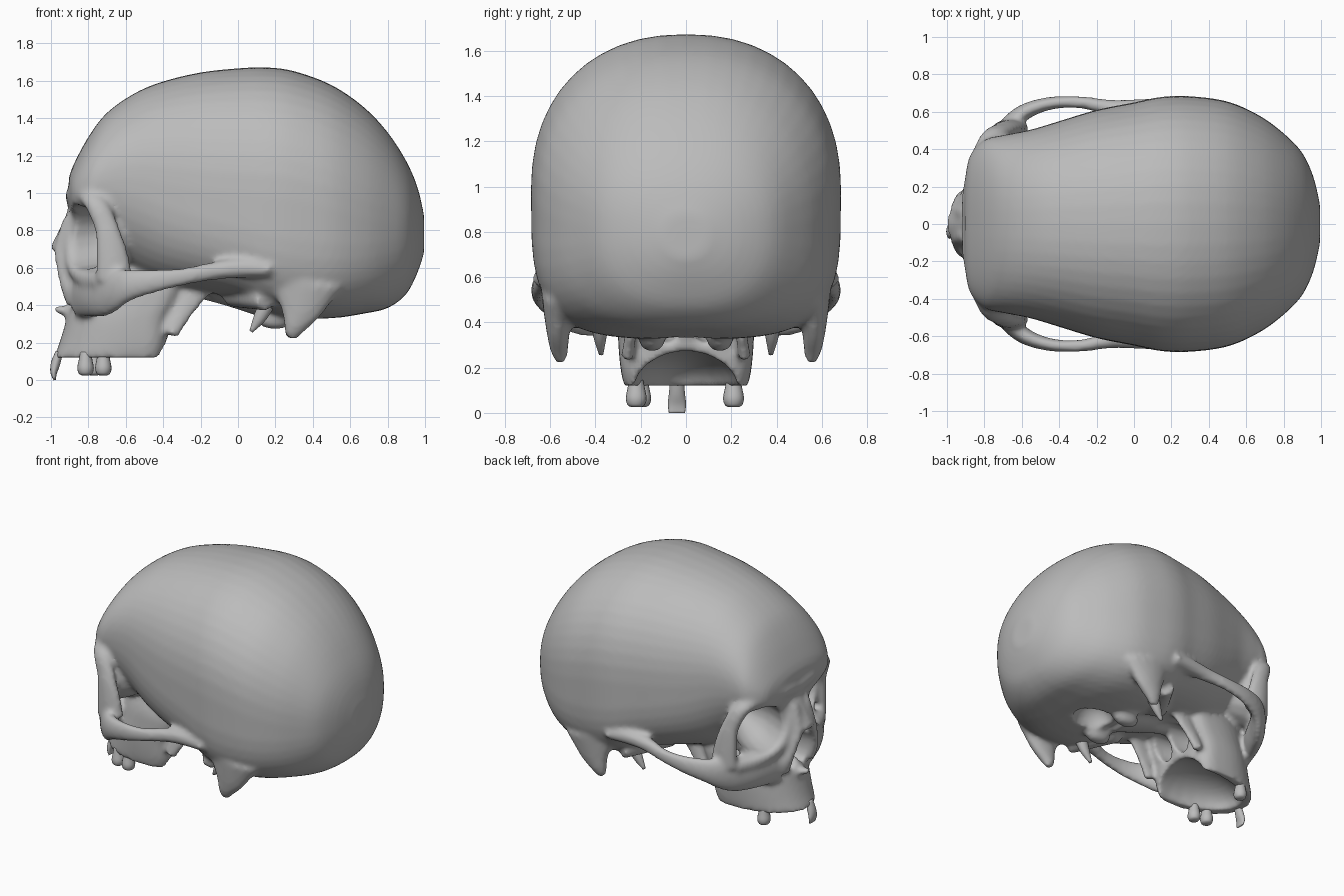
import bpy, bmesh, math
from mathutils import Vector, Matrix

cube = bpy.data.objects.get("Cube")
if cube:
    bpy.data.objects.remove(cube, do_unlink=True)

bone = bpy.data.materials.new("bone_grey")
bone.use_nodes = True
GREY = (0.5, 0.5, 0.5, 1)
bone.diffuse_color = GREY
bone.node_tree.nodes["Principled BSDF"].inputs["Base Color"].default_value = GREY
X, Z = Vector((1, 0, 0)), Vector((0, 0, 1))


def smooth_path(rows, steps=4):
    """Catmull-Rom through rows of equal-length tuples."""
    out = []
    last = len(rows) - 1
    for i in range(last):
        a, b, c, d = rows[max(i - 1, 0)], rows[i], rows[i + 1], rows[min(i + 2, last)]
        for k in range(steps):
            t = k / steps
            out.append([0.5 * (2 * q + (r - p) * t + (2 * p - 5 * q + 4 * r - s) * t * t
                               + (3 * q - p - 3 * r + s) * t ** 3)
                        for p, q, r, s in zip(a, b, c, d)])
    return out + [list(rows[-1])]


def loft(bm, rings):
    loops = [[bm.verts.new(p) for p in ring] for ring in rings]
    n = len(loops[0])
    for a, b in zip(loops, loops[1:]):
        for i in range(n):
            bm.faces.new((a[i], a[(i + 1) % n], b[(i + 1) % n], b[i]))
    bm.faces.new(loops[0])
    bm.faces.new(loops[-1])


def tube(bm, rows, ref=Z, side=1, n=16):
    """Oval sweep through rows of (x, y, z, width, height)."""
    path = smooth_path(rows)
    pts = [Vector((r[0], r[1] * side, r[2])) for r in path]
    rings = []
    for i, p in enumerate(pts):
        t = (pts[min(i + 1, len(pts) - 1)] - pts[max(i - 1, 0)]).normalized()
        u = t.cross(ref).normalized()
        v = u.cross(t)
        w, h = path[i][3:]
        rings.append([p + u * w * math.cos(a) + v * h * math.sin(a)
                      for a in (math.tau * k / n for k in range(n))])
    loft(bm, rings)


def ball(bm, centre, size):
    m = Matrix.Translation(centre) @ Matrix.Diagonal((*size, 1))
    bmesh.ops.create_uvsphere(bm, u_segments=24, v_segments=16, radius=1, matrix=m)


def power(v, e):
    return math.copysign(abs(v) ** e, v)


def make(name, bm):
    bmesh.ops.recalc_face_normals(bm, faces=bm.faces)
    mesh = bpy.data.meshes.new(name)
    bm.to_mesh(mesh)
    bm.free()
    mesh.materials.append(bone)
    mesh.shade_smooth()
    ob = bpy.data.objects.new(name, mesh)
    bpy.context.collection.objects.link(ob)
    return ob


bm = bmesh.new()

# Braincase: x, top, bottom, half width, height of widest point, lower exponent
stations = [
    (-.905, 1.08, .94, .22, 1.0, 2), (-.88, 1.15, .86, .36, 1.0, 2),
    (-.8, 1.3, .76, .45, 1.03, 2), (-.7, 1.43, .65, .475, 1.07, 2.1),
    (-.55, 1.535, .55, .505, 1.08, 2.3), (-.4, 1.597, .5, .55, 1.05, 2.7),
    (-.2, 1.645, .47, .61, 1.02, 3.2), (0, 1.667, .43, .65, 1.0, 3.6),
    (.15, 1.672, .37, .68, .99, 3.8), (.3, 1.652, .33, .683, .97, 3.8),
    (.5, 1.578, .33, .655, .92, 3.6), (.67, 1.462, .355, .58, .87, 3.2),
    (.8, 1.325, .385, .485, .84, 2.7), (.9, 1.17, .46, .38, .82, 2.4),
    (.96, 1.03, .575, .25, .8, 2.2), (.995, .88, .68, .1, .78, 2)]
rings = []
for x, top, bot, w, mid, low in smooth_path(stations):
    ring = []
    for k in range(48):
        c, s = math.cos(math.tau * k / 48), math.sin(math.tau * k / 48)
        e = 2 / (2.25 if s > 0 else low)
        ring.append((x, w * power(c, e), mid + (top - mid if s > 0 else mid - bot) * power(s, e)))
    rings.append(ring)
loft(bm, rings)

# Upper jaw and middle of the face: z, front, back, half width
levels = [(.12, -.985, -.39, .275), (.2, -.955, -.37, .29), (.32, -.92, -.36, .3),
          (.42, -.9, -.31, .3), (.52, -.89, -.28, .29), (.65, -.89, -.33, .23),
          (.8, -.88, -.4, .14), (.93, -.88, -.45, .14)]
rings = []
for z, front, back, w in smooth_path(levels):
    ring = []
    mid = back - .2
    for k in range(40):
        c, s = math.cos(math.tau * k / 40), math.sin(math.tau * k / 40)
        e = .5 if c > 0 else .95
        ring.append((mid + (back - mid if c > 0 else mid - front) * power(c, e), w * power(s, e), z))
    rings.append(ring)
loft(bm, rings)

for s in (1, -1):
    # Eye socket shell, brow, flared outer rim and lower rim
    tube(bm, [(-.8, .305, .77, .215, .215), (-.65, .235, .78, .18, .18), (-.48, .16, .78, .09, .09)], side=s)
    tube(bm, [(-.875, 0, .97, .06, .045), (-.87, .15, .99, .05, .05), (-.835, .32, .995, .05, .05),
              (-.765, .455, .95, .045, .06), (-.705, .5, .82, .04, .065), (-.675, .51, .68, .045, .085),
              (-.66, .51, .54, .05, .1)], X, s)
    tube(bm, [(-.72, .47, .53, .06, .06), (-.8, .34, .54, .05, .05), (-.86, .2, .59, .045, .05),
              (-.89, .12, .7, .04, .04), (-.88, .07, .88, .04, .04)], X, s)
    # Cheekbone and arch
    tube(bm, [(-.86, .17, .46, .04, .12), (-.78, .34, .455, .06, .12), (-.7, .48, .47, .055, .125),
              (-.6, .59, .505, .045, .09), (-.45, .645, .53, .035, .064), (-.28, .65, .555, .033, .048),
              (-.12, .62, .585, .045, .05), (.03, .61, .6, .06, .055), (.18, .62, .59, .06, .04)], side=s)
    # Side walls of the nose opening
    tube(bm, [(-.9, .06, .85, .04, .04), (-.95, .075, .7, .035, .03), (-.93, .115, .59, .035, .04),
              (-.9, .145, .5, .04, .05), (-.87, .14, .41, .04, .05)], X, s)
    # Mastoid, petrous bone, condyle and pterygoid plate
    tube(bm, [(.36, .56, .52, .08, .2), (.335, .565, .38, .055, .12),
              (.3, .56, .28, .04, .06), (.285, .55, .225, .025, .03)], X, s)
    tube(bm, [(.15, .52, .43, .06, .06), (-.02, .2, .45, .08, .06)], side=s)
    ball(bm, (.2, .15 * s, .33), (.1, .06, .06))
    tube(bm, [(-.2, .22, .52, .03, .08), (-.29, .24, .38, .025, .06), (-.36, .26, .24, .03, .04)], X, s)

# Nasal bones, nasal spine and skull base
tube(bm, [(-.87, 0, .93, .07, .03), (-.915, 0, .82, .06, .03), (-.985, 0, .69, .065, .025)], X)
tube(bm, [(-.86, 0, .36, .06, .04), (-.92, 0, .37, .04, .03), (-.985, 0, .38, .02, .016)])
tube(bm, [(.15, 0, .38, .13, .05), (-.1, 0, .47, .11, .06), (-.4, 0, .56, .12, .08)])
skull = make("skull", bm)

# Cutters for the sockets, nose, palate, rear nasal openings and base opening
cuts = []


def cutter(build):
    b = bmesh.new()
    build(b)
    ob = make("cutter", b)
    ob.hide_render = True
    cuts.append(ob)


for s in (1, -1):
    cutter(lambda b: tube(b, [(-1, .4, .755, .19, .18), (-.8, .305, .765, .17, .172),
                              (-.65, .235, .78, .14, .14), (-.47, .15, .78, .03, .03)], side=s))
    cutter(lambda b: ball(b, (-.33, .085 * s, .4), (.22, .07, .09)))
    cutter(lambda b: ball(b, (-.92, .058 * s, .51), (.3, .052, .11)))
cutter(lambda b: ball(b, (-.98, 0, .535), (.14, .105, .135)))
cutter(lambda b: ball(b, (-.5, 0, .1), (.42, .235, .18)))
cutter(lambda b: ball(b, (.36, 0, .32), (.15, .12, .15)))


def add_remesh():
    m = skull.modifiers.new("fuse", 'REMESH')
    m.mode = 'VOXEL'
    m.voxel_size = .015
    m.use_smooth_shade = True


add_remesh()
for c in cuts:
    m = skull.modifiers.new("cut", 'BOOLEAN')
    m.operation = 'DIFFERENCE'
    m.solver = 'EXACT'
    m.object = c
add_remesh()
m = skull.modifiers.new("soften", 'SMOOTH')
m.factor = .5
m.iterations = 6

# Bake the fused bone, then drop the cutters
graph = bpy.context.evaluated_depsgraph_get()
baked = bpy.data.meshes.new_from_object(skull.evaluated_get(graph))
skull.modifiers.clear()
skull.data = baked
baked.materials.clear()
baked.materials.append(bone)
baked.polygons.foreach_set("material_index", [0] * len(baked.polygons))
baked.shade_smooth()
for c in cuts:
    bpy.data.objects.remove(c, do_unlink=True)

# Styloid spikes
for s, label in ((1, "left"), (-1, "right")):
    bm = bmesh.new()
    tube(bm, [(.17, .38, .44, .045, .045), (.12, .38, .34, .03, .035), (.07, .375, .26, .01, .01)], X, s)
    make(label + "_styloid", bm)

# Teeth
bm = bmesh.new()
tube(bm, [(-.955, -.04, .15, .03, .02), (-.975, -.04, .09, .035, .025),
          (-.985, -.04, .04, .04, .018), (-.98, -.04, 0, .036, .006)], X)
make("front_tooth", bm)
for i, (x, y) in enumerate(((-.815, -.2), (-.72, -.22), (-.77, .21))):
    bm = bmesh.new()
    tube(bm, [(x, y, .15, .03, .03), (x, y, .11, .038, .036), (x, y, .065, .046, .044),
              (x, y, .035, .038, .036), (x, y, .025, .02, .02)], X)
    make(f"molar_{i + 1}", bm)
